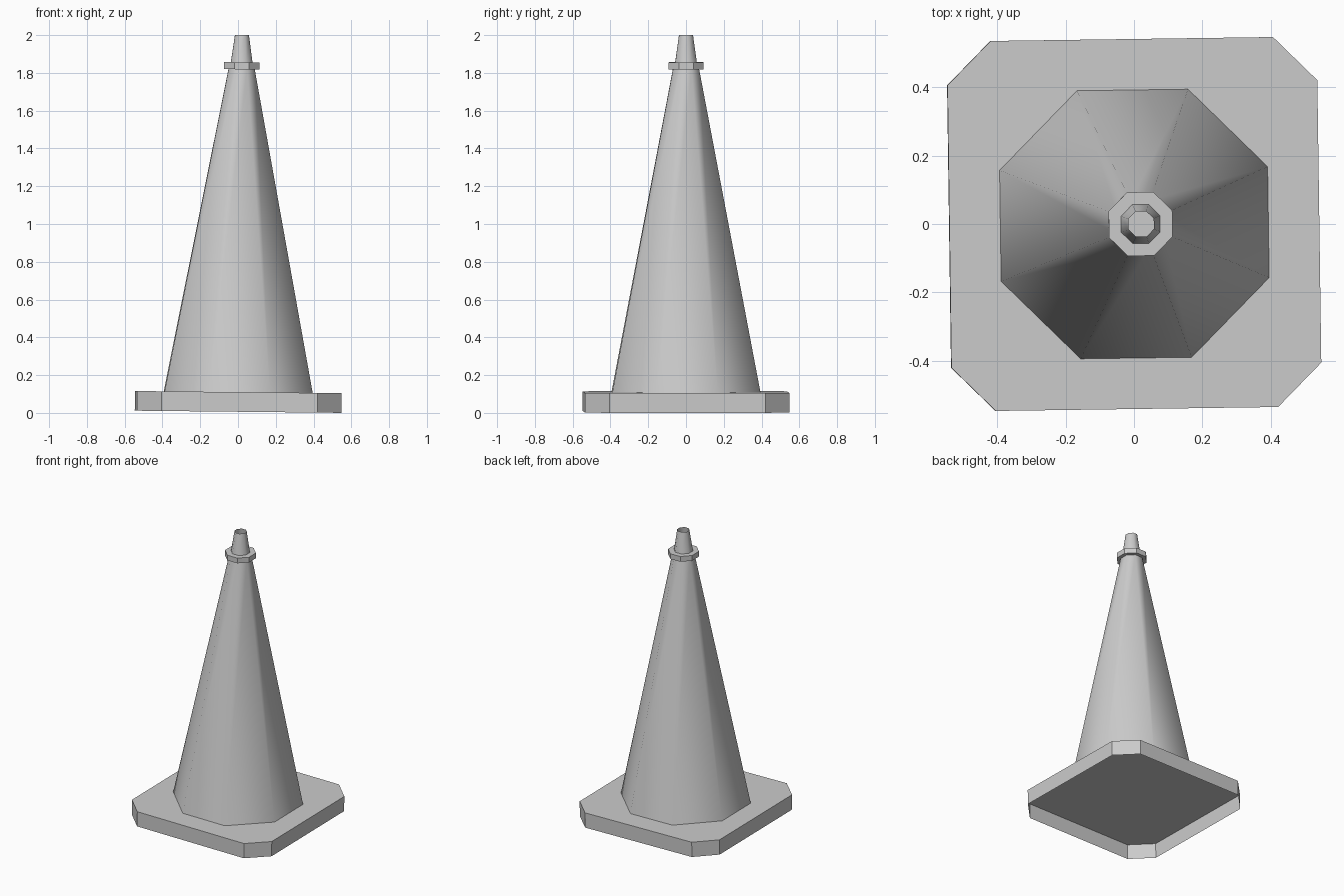
import bpy, bmesh
from math import radians, cos, sin, pi
from mathutils import Matrix

if "Cube" in bpy.data.objects:
    bpy.data.objects.remove(bpy.data.objects["Cube"])

# The whole cone leans and turns very slightly
POSE = (Matrix.Translation((0, 0, 0.006))
        @ Matrix.Rotation(radians(0.6), 4, 'Y')
        @ Matrix.Rotation(radians(0.8), 4, 'Z'))


def octagon(apothem):
    r = apothem / cos(pi / 8)
    return [(r * cos(pi / 8 + i * pi / 4), r * sin(pi / 8 + i * pi / 4)) for i in range(8)]


def loft(name, rings, cap_bottom=False, cap_top=False, smooth=None):
    """Skin a stack of (outline, z) rings, optionally capping the ends."""
    bm = bmesh.new()
    loops = [[bm.verts.new((x, y, z)) for x, y in outline] for outline, z in rings]
    for a, b in zip(loops, loops[1:]):
        for i in range(len(a)):
            j = (i + 1) % len(a)
            bm.faces.new((a[i], a[j], b[j], b[i]))
    if cap_bottom:
        bm.faces.new(loops[0][::-1])
    if cap_top:
        bm.faces.new(loops[-1])
    mesh = bpy.data.meshes.new(name)
    bm.to_mesh(mesh)
    bm.free()
    ob = bpy.data.objects.new(name, mesh)
    bpy.context.collection.objects.link(ob)
    ob.matrix_world = POSE
    if smooth:
        bpy.ops.object.select_all(action='DESELECT')
        ob.select_set(True)
        bpy.context.view_layer.objects.active = ob
        bpy.ops.object.shade_smooth_by_angle(angle=radians(smooth))
    return ob


# Square foot with clipped corners, hollow underneath
H, C = 0.541, 0.413
foot = [(H, -C), (H, C), (C, H), (-C, H), (-H, C), (-H, -C), (-C, -H), (C, -H)]
loft("base_plate", [(foot, 0.0), (foot, 0.104)], cap_top=True)

# Tall eight-sided body
loft("cone_body", [(octagon(0.392), 0.104), (octagon(0.068), 1.82)], smooth=50)

# Collar near the top
loft("collar", [(octagon(0.093), 1.813), (octagon(0.093), 1.85)],
     cap_bottom=True, cap_top=True)

# Open tapered tip
loft("tip", [(octagon(0.057), 1.85), (octagon(0.037), 1.994)], smooth=50)
